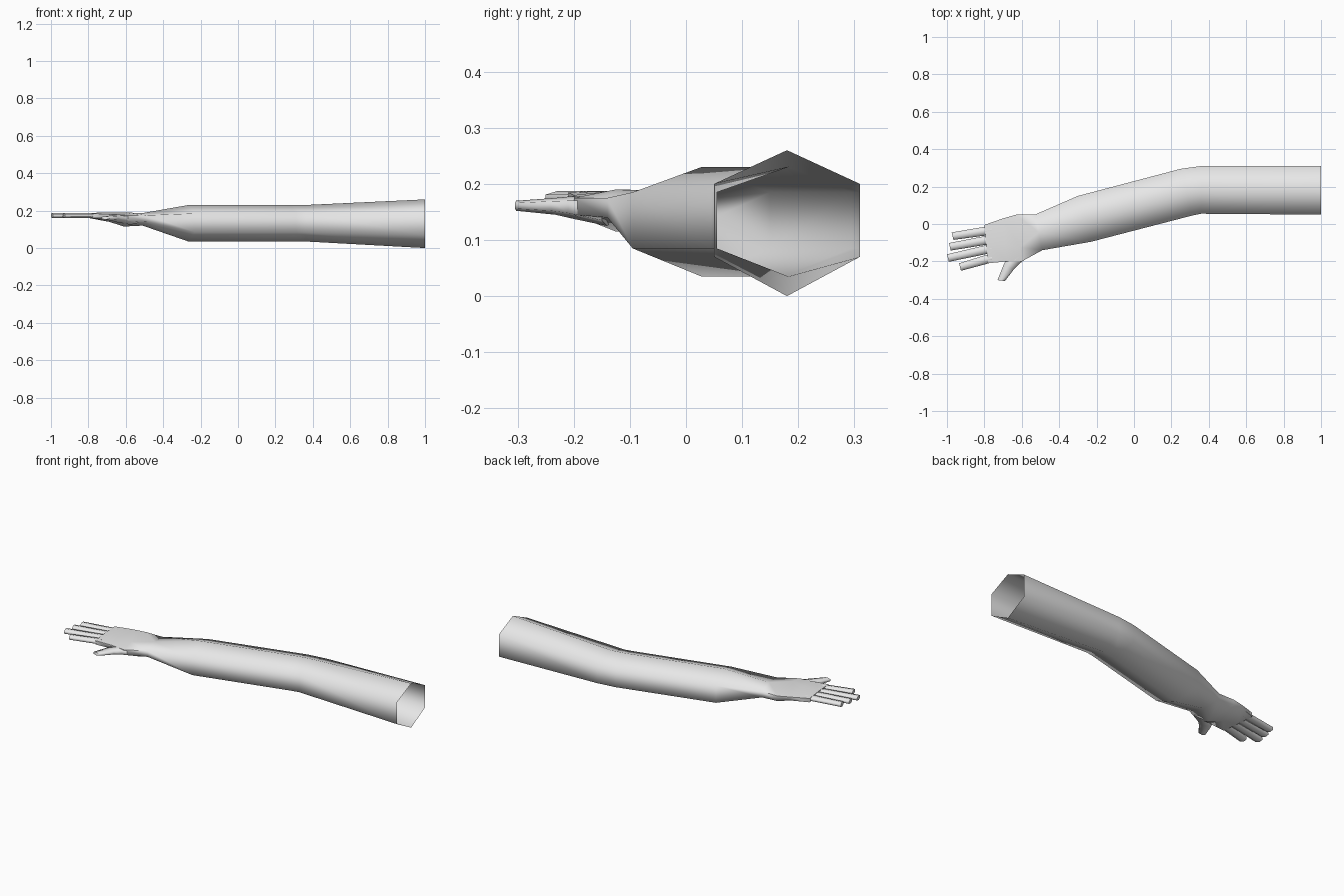
import bpy
import bmesh
import math
from mathutils import Vector

cube = bpy.data.objects.get("Cube")
if cube:
    bpy.data.objects.remove(cube, do_unlink=True)

skin = bpy.data.materials.new("light_grey")
skin.use_nodes = True
skin.diffuse_color = (0.8, 0.8, 0.8, 1)
skin.node_tree.nodes["Principled BSDF"].inputs["Base Color"].default_value = skin.diffuse_color


def hexagon(back, front, low, high, side_low, side_high, ridge=0.5):
    """Six-sided section with upright sides and a ridge above and below."""
    back, front = Vector(back), Vector(front)
    middle = back.lerp(front, ridge)
    outline = [(middle, high), (back, side_high), (back, side_low),
               (middle, low), (front, side_low), (front, side_high)]
    return [(p.x, p.y, z) for p, z in outline]


def loft(name, sections, cap_start=True):
    """Skin a row of sections and close the far end."""
    bm = bmesh.new()
    rings = [[bm.verts.new(p) for p in section] for section in sections]
    for a, b in zip(rings, rings[1:]):
        for i in range(len(a)):
            j = (i + 1) % len(a)
            bm.faces.new((a[i], a[j], b[j], b[i]))
    bm.faces.new(rings[-1])
    if cap_start:
        bm.faces.new(rings[0])
    bmesh.ops.recalc_face_normals(bm, faces=bm.faces[:])
    mesh = bpy.data.meshes.new(name)
    bm.to_mesh(mesh)
    bm.free()
    mesh.materials.append(skin)
    obj = bpy.data.objects.new(name, mesh)
    bpy.context.collection.objects.link(obj)
    bpy.ops.object.select_all(action="DESELECT")
    obj.select_set(True)
    bpy.context.view_layer.objects.active = obj
    bpy.ops.object.shade_smooth_by_angle(angle=math.radians(80))
    return obj


# Arm and palm: open shoulder, elbow, forearm, wrist, heel of hand, knuckles
loft("arm_and_palm", [
    hexagon((1, 0.31), (1, 0.05), 0, 0.26, 0.07, 0.2),
    hexagon((0.36, 0.31), (0.36, 0.055), 0.035, 0.23, 0.085, 0.185),
    hexagon((0.25, 0.295), (0.31, 0.045), 0.035, 0.23, 0.085, 0.185),
    hexagon((-0.3, 0.15), (-0.23, -0.095), 0.035, 0.23, 0.085, 0.185),
    hexagon((-0.53, 0.05), (-0.49, -0.14), 0.12, 0.187, 0.14, 0.175),
    hexagon((-0.63, 0.05), (-0.6, -0.2), 0.115, 0.19, 0.145, 0.175, 0.7),
    hexagon((-0.7, 0.03), (-0.68, -0.2), 0.14, 0.19, 0.16, 0.18, 0.6),
    hexagon((-0.8, -0.005), (-0.78, -0.21), 0.159, 0.188, 0.162, 0.185),
], cap_start=False)

# Fingers: base and tip positions across the hand
fingers = {
    "little_finger": (-0.03, -0.975, -0.065),
    "ring_finger": (-0.08, -0.99, -0.122),
    "middle_finger": (-0.13, -1, -0.182),
    "index_finger": (-0.183, -0.935, -0.23),
}
for name, (base_y, tip_x, tip_y) in fingers.items():
    sections = []
    for x, y, half in ((-0.76, base_y, 0.022), (-0.8, base_y - 0.008, 0.023), (tip_x, tip_y, 0.02)):
        sections.append(hexagon((x, y + half), (min(x + 0.01, -0.76), y - half),
                                0.16, 0.187, 0.167, 0.181))
    loft(name, sections)

# Thumb: grows out of the heel of the palm
loft("thumb", [
    hexagon((-0.62, -0.13), (-0.53, -0.15), 0.125, 0.18, 0.135, 0.17),
    hexagon((-0.685, -0.195), (-0.61, -0.21), 0.138, 0.178, 0.148, 0.17),
    hexagon((-0.7, -0.225), (-0.64, -0.24), 0.145, 0.175, 0.152, 0.169),
    hexagon((-0.73, -0.3), (-0.69, -0.305), 0.152, 0.17, 0.156, 0.166),
])
